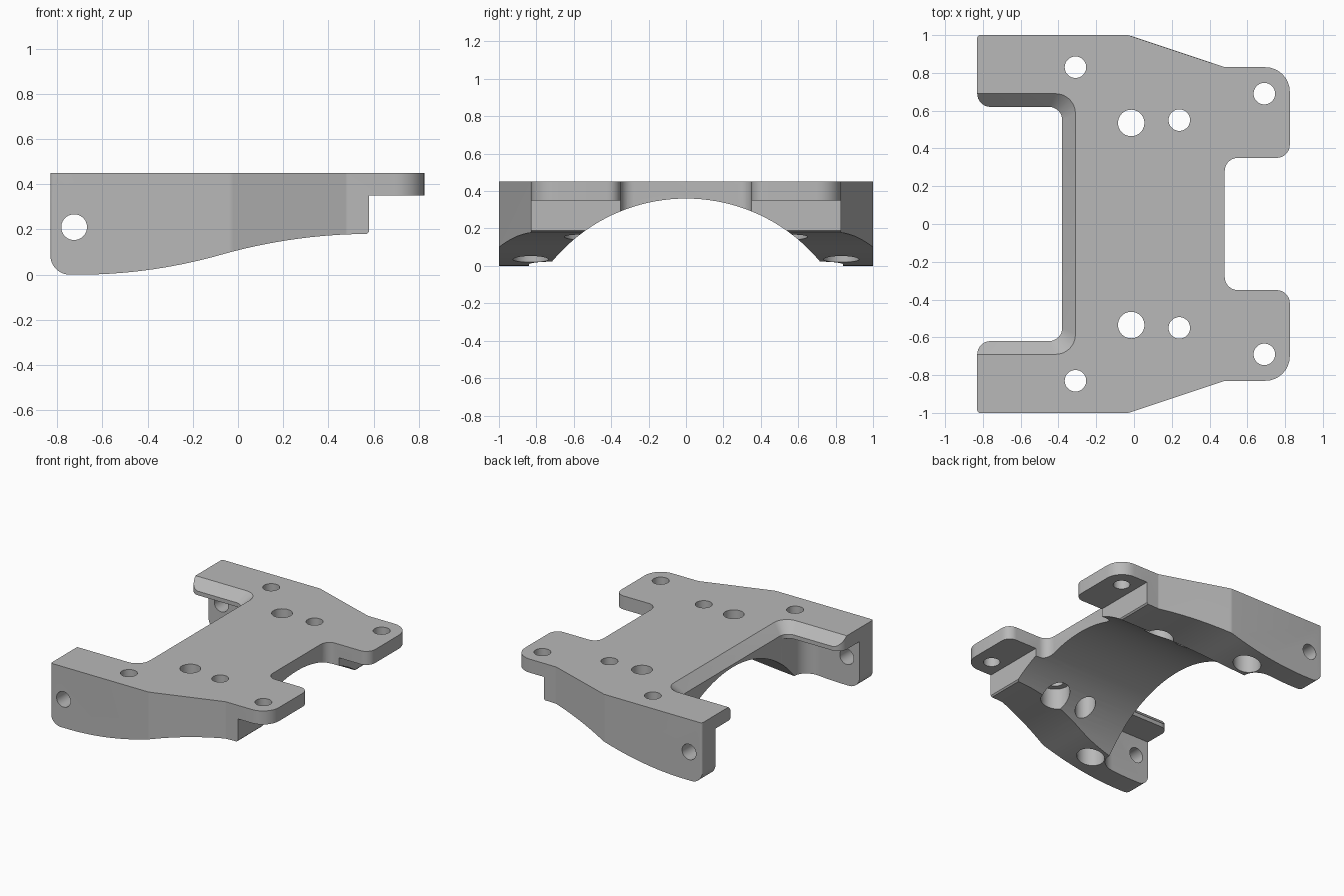
import bpy, bmesh, math
from mathutils import Vector

cube = bpy.data.objects.get("Cube")
if cube:
    bpy.data.objects.remove(cube, do_unlink=True)


def rounded(corners, steps=8):
    """Outline from (x, y, radius) corners, each filleted with an arc."""
    out = []
    n = len(corners)
    for i, (x, y, r) in enumerate(corners):
        p = Vector((x, y))
        if r == 0:
            out.append(p)
            continue
        a = (Vector(corners[i - 1][:2]) - p).normalized()
        b = (Vector(corners[(i + 1) % n][:2]) - p).normalized()
        half = a.angle(b) / 2
        centre = p + (a + b).normalized() * (r / math.sin(half))
        start = p + a * (r / math.tan(half)) - centre
        end = p + b * (r / math.tan(half)) - centre
        sweep = start.angle_signed(end)
        for k in range(steps + 1):
            t = -sweep * k / steps
            c, s = math.cos(t), math.sin(t)
            out.append(centre + Vector((start.x * c - start.y * s, start.x * s + start.y * c)))
    return out


def loft(name, sections, axis="z"):
    """Closed solid through outlines placed at positions along an axis."""
    place = {"z": lambda p, d: (p[0], p[1], d),
             "y": lambda p, d: (p[0], d, p[1]),
             "x": lambda p, d: (d, p[0], p[1])}[axis]
    bm = bmesh.new()
    rings = [[bm.verts.new(place(p, d)) for p in pts] for d, pts in sections]
    n = len(rings[0])
    for lo, hi in zip(rings, rings[1:]):
        for i in range(n):
            j = (i + 1) % n
            bm.faces.new((lo[i], lo[j], hi[j], hi[i]))
    bm.faces.new(rings[0])
    bm.faces.new(rings[-1])
    bmesh.ops.recalc_face_normals(bm, faces=bm.faces)
    mesh = bpy.data.meshes.new(name)
    bm.to_mesh(mesh)
    bm.free()
    obj = bpy.data.objects.new(name, mesh)
    bpy.context.scene.collection.objects.link(obj)
    return obj


def prism(name, pts, lo, hi, axis="z"):
    return loft(name, [(lo, pts), (hi, pts)], axis)


def circle(u, v, r, n=40):
    return [(u + r * math.cos(math.tau * i / n), v + r * math.sin(math.tau * i / n))
            for i in range(n)]


def combine(target, cutter, operation="DIFFERENCE"):
    """Apply a boolean and discard the cutter."""
    cutter.hide_render = True
    mod = target.modifiers.new("cut", "BOOLEAN")
    mod.operation, mod.solver, mod.object = operation, "EXACT", cutter
    graph = bpy.context.evaluated_depsgraph_get()
    mesh = bpy.data.meshes.new_from_object(target.evaluated_get(graph))
    target.modifiers.clear()
    target.data = mesh
    bpy.data.objects.remove(cutter, do_unlink=True)


TOP, DECK = 0.45, 0.35
REAR, ARM = -0.38, 0.62

# Plan outline: rear arms, tapered sides, front tabs and notch
half_plan = [(0.48, 0.35, 0.07), (0.825, 0.35, 0.07), (0.825, 0.83, 0.13),
             (0.48, 0.83, 0.03), (-0.03, 1, 0.06), (-0.83, 1, 0.015),
             (-0.83, ARM, 0.07), (REAR, ARM, 0.07)]
plan = half_plan + [(x, -y, r) for x, y, r in reversed(half_plan)]
body = prism("mounting_bracket", rounded(plan), -0.1, TOP)

# Side profile: rounded rear foot, S-curved underside, step below the tabs
profile = [(-0.95, 0.7), (-0.95, 0.085)]
for k in range(9):
    a = math.pi + k / 8 * math.pi / 2
    profile.append((-0.745 + 0.085 * math.cos(a), 0.085 + 0.085 * math.sin(a)))
for k in range(1, 28):
    x = -0.7 + k * 0.046
    profile.append((x, 0.225 * (x + 0.7) ** 2 if x < -0.05 else 0.18 - 0.214 * (0.58 - x) ** 2))
profile += [(0.57, 0.18), (0.58, 0.19), (0.58, DECK), (0.95, DECK), (0.95, 0.7)]
combine(body, prism("side_profile", profile, -1.2, 1.2, "y"), "INTERSECT")

# Arch along the length
combine(body, prism("arch", circle(0, -0.57, 0.93, 144), -1.2, 1.2, "x"))

# Pockets below the rear arm flanges
pocket = rounded([(-1, -0.84, 0), (REAR - 0.003, -0.84, 0.12),
                  (REAR - 0.003, 0.84, 0.12), (-1, 0.84, 0)])
combine(body, prism("rear_pocket", pocket, -0.3, DECK))


# Chamfer around the rear opening
def opening(d):
    return rounded([(-1, -ARM - d, 0), (REAR + d, -ARM - d, 0.07 + d / 2),
                    (REAR + d, ARM + d, 0.07 + d / 2), (-1, ARM + d, 0)])


combine(body, loft("rear_chamfer", [(TOP - 0.07 + d, opening(d)) for d in (-0.01, 0.09)]))

# Vertical screw holes, some with counterbores from below
for x, y, r, bore in ((-0.31, 0.83, 0.057, 0.095), (-0.015, 0.535, 0.07, 0),
                      (0.24, 0.55, 0.057, 0.1), (0.69, 0.69, 0.057, 0)):
    for side in (1, -1):
        combine(body, prism("screw_hole", circle(x, side * y, r), -0.2, 0.6))
        if bore:
            combine(body, prism("counterbore", circle(x, side * y, bore), -0.2, 0.3))

# Cross holes through the rear arms
combine(body, prism("cross_hole", circle(-0.725, 0.21, 0.057), -1.2, 1.2, "y"))

# Single grey finish
grey = bpy.data.materials.new("plain_grey")
grey.use_nodes = True
colour = (0.48, 0.48, 0.48, 1)
grey.diffuse_color = colour
grey.node_tree.nodes["Principled BSDF"].inputs["Base Color"].default_value = colour
body.data.materials.clear()
body.data.materials.append(grey)
for face in body.data.polygons:
    face.material_index = 0

bpy.ops.object.select_all(action="DESELECT")
body.select_set(True)
bpy.context.view_layer.objects.active = body
bpy.ops.object.shade_smooth_by_angle(angle=math.radians(25))
